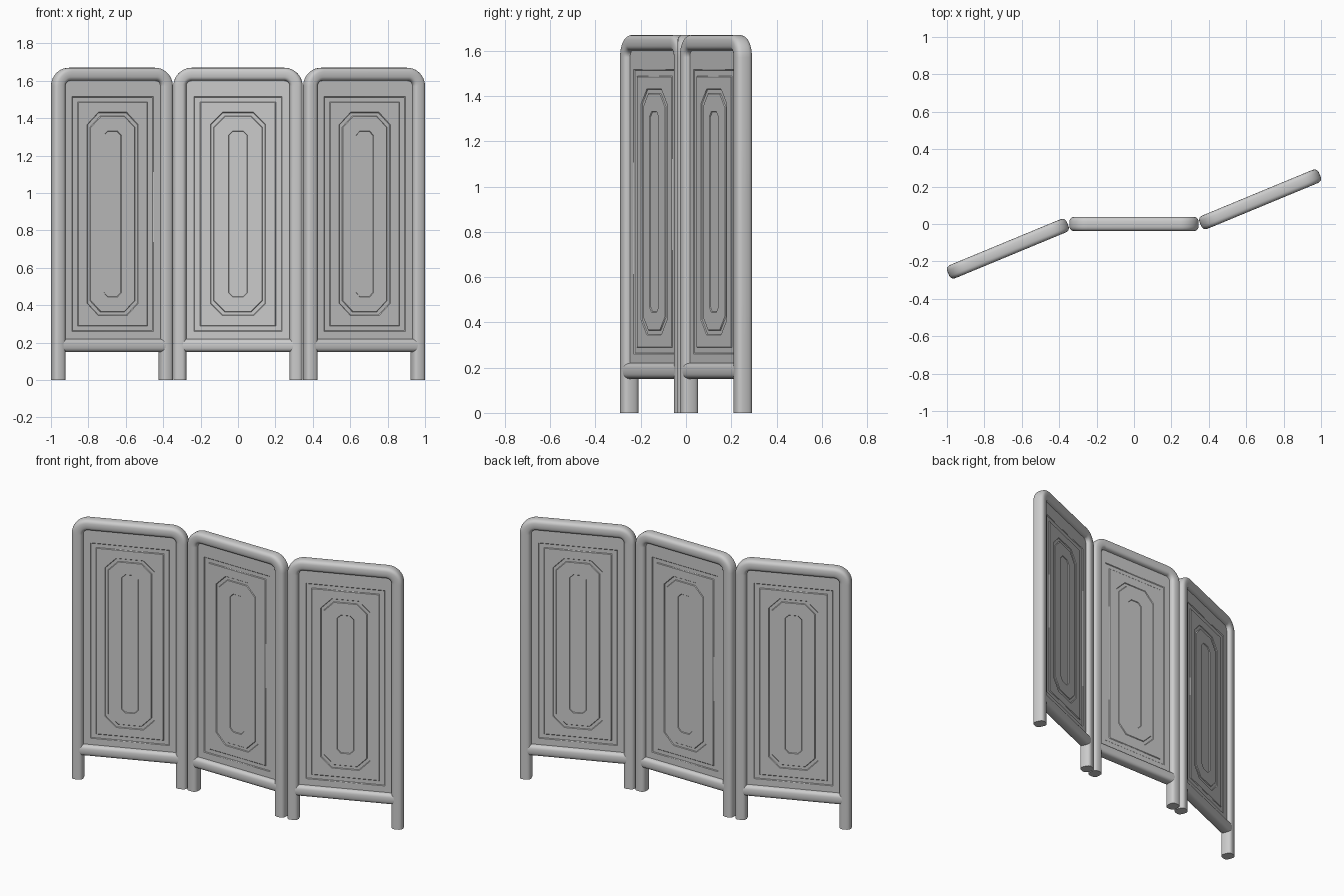
import bpy, bmesh, math
from mathutils import Vector

if "Cube" in bpy.data.objects:
    bpy.data.objects.remove(bpy.data.objects["Cube"])

POST_X, TOP_Z, MID_Z = 0.311, 1.635, 0.888
TILT = math.radians(22.5)
SIDES = 24


def finish(name, bm, place):
    bmesh.ops.recalc_face_normals(bm, faces=bm.faces)
    me = bpy.data.meshes.new(name)
    bm.to_mesh(me)
    bm.free()
    ob = bpy.data.objects.new(name, me)
    bpy.context.collection.objects.link(ob)
    ob.location, ob.rotation_euler = place
    bpy.ops.object.select_all(action='DESELECT')
    ob.select_set(True)
    bpy.context.view_layer.objects.active = ob
    bpy.ops.object.shade_smooth_by_angle(angle=math.radians(35))
    return ob


def sweep(name, path, rx, ry, place):
    """Sweep a rounded-square section along a path in the XZ plane."""
    bm = bmesh.new()
    pts = [Vector((x, 0, z)) for x, z in path]
    rings = []
    for i, p in enumerate(pts):
        t = (pts[min(i + 1, len(pts) - 1)] - pts[max(i - 1, 0)]).normalized()
        n = Vector((t.z, 0, -t.x))
        ring = []
        for k in range(SIDES):
            a = math.tau * k / SIDES
            c, s = (math.copysign(abs(f(a)) ** (2 / 3), f(a)) for f in (math.cos, math.sin))
            ring.append(bm.verts.new(p + n * rx * c + Vector((0, ry * s, 0))))
        rings.append(ring)
    for a, b in zip(rings, rings[1:]):
        for k in range(SIDES):
            j = (k + 1) % SIDES
            bm.faces.new((a[k], a[j], b[j], b[k]))
    bm.faces.new(rings[0])
    bm.faces.new(rings[-1])
    finish(name, bm, place)


def board(name, place):
    """Thin board with stepped mouldings on both faces."""
    # half width, half height, corner cut, half thickness
    steps = [(0.295, 0.730, 0.04, 0.010), (0.236, 0.628, 0.001, 0.010),
             (0.232, 0.624, 0.001, 0.006), (0.203, 0.600, 0.001, 0.006),
             (0.199, 0.596, 0.001, 0.010), (0.148, 0.544, 0.066, 0.010),
             (0.145, 0.541, 0.065, 0.006), (0.130, 0.524, 0.060, 0.006),
             (0.127, 0.521, 0.059, 0.010), (0.051, 0.444, 0.023, 0.010),
             (0.048, 0.441, 0.021, 0.006)]
    bm = bmesh.new()
    outer = []
    for side in (-1, 1):
        rings = []
        for w, h, c, d in steps:
            o = [(w, h - c), (w - c, h), (c - w, h), (-w, h - c),
                 (-w, c - h), (c - w, -h), (w - c, -h), (w, c - h)]
            rings.append([bm.verts.new((x, side * d, MID_Z + z)) for x, z in o])
        for a, b in zip(rings, rings[1:]):
            for k in range(8):
                j = (k + 1) % 8
                bm.faces.new((a[k], a[j], b[j], b[k]))
        bm.faces.new(rings[-1])
        outer.append(rings[0])
    for k in range(8):
        j = (k + 1) % 8
        bm.faces.new((outer[0][k], outer[0][j], outer[1][j], outer[1][k]))
    finish(name, bm, place)


# Frame centreline: up one leg, around both top corners, down the other
R = 0.064
arc = [(POST_X - R + R * math.cos(a), TOP_Z - R + R * math.sin(a))
       for a in (math.radians(90 * i / 10) for i in range(11))]
right_half = [(POST_X, 0)] + arc
frame_path = right_half + [(-x, z) for x, z in reversed(right_half)]

# Three leaves, the outer two folded in opposite directions
leaves = {"left": (-0.674, -0.132, TILT), "middle": (0, 0, 0), "right": (0.674, 0.132, TILT)}
for leaf, (x, y, ang) in leaves.items():
    place = ((x, y, 0), (0, 0, ang))
    sweep(leaf + "_frame", frame_path, 0.035, 0.038, place)
    sweep(leaf + "_bottom_rail", [(-POST_X, 0.185), (POST_X, 0.185)], 0.035, 0.037, place)
    board(leaf + "_panel", place)
